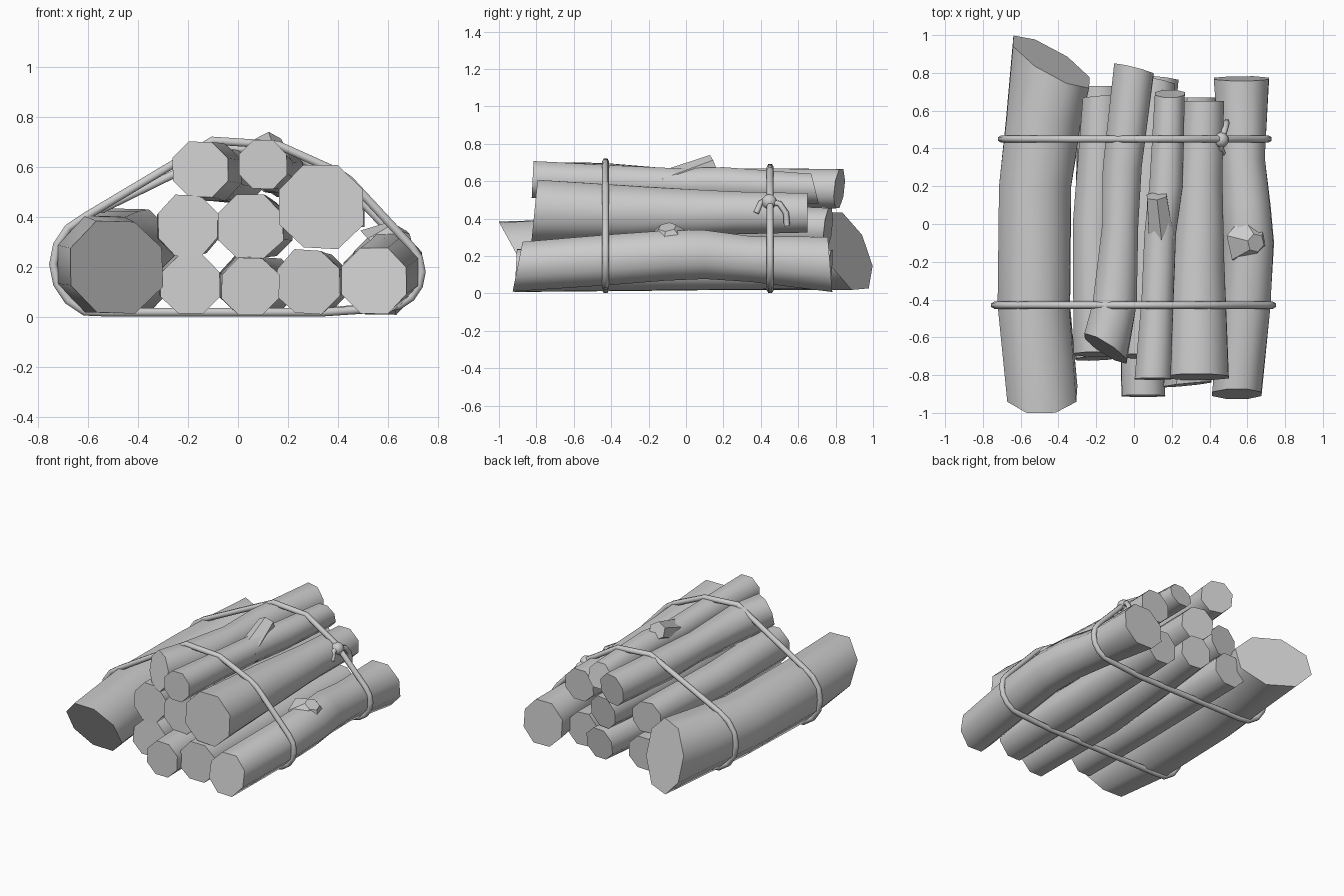
import bpy, bmesh, math, random
from mathutils import Vector
from mathutils.geometry import convex_hull_2d

if "Cube" in bpy.data.objects:
    bpy.data.objects.remove(bpy.data.objects["Cube"])

random.seed(4)
SIDES = 8
paths = []


def finish(name, bm, angle=50):
    bmesh.ops.recalc_face_normals(bm, faces=bm.faces)
    me = bpy.data.meshes.new(name)
    bm.to_mesh(me)
    bm.free()
    ob = bpy.data.objects.new(name, me)
    bpy.context.collection.objects.link(ob)
    bpy.context.view_layer.objects.active = ob
    bpy.ops.object.select_all(action='DESELECT')
    ob.select_set(True)
    bpy.ops.object.shade_smooth_by_angle(angle=math.radians(angle))
    return ob


def log(name, stations, front=(0, 0), back=(0, 0)):
    """Loft rings (x, y, z, radius) front to back; front/back tilt the saw cuts."""
    paths.append(stations)
    bm = bmesh.new()
    rings = []
    wob = [random.uniform(0.98, 1.03) for _ in range(SIDES)]
    for i, (x, y, z, r) in enumerate(stations):
        tx, tz = front if i == 0 else back if i == len(stations) - 1 else (0, 0)
        ring = []
        for k in range(SIDES):
            a = 2 * math.pi * (k + 0.5) / SIDES
            q = r * 1.05 * wob[k] * random.uniform(0.985, 1.015)
            dx, dz = q * math.cos(a), q * math.sin(a)
            ring.append(bm.verts.new((x + dx, y + tx * dx + tz * dz, max(z + dz, 0.008))))
        rings.append(ring)
    for a, b in zip(rings, rings[1:]):
        for k in range(SIDES):
            j = (k + 1) % SIDES
            bm.faces.new((a[k], a[j], b[j], b[k]))
    caps = [bm.faces.new(rings[0]), bm.faces.new(rings[-1])]
    # saw cuts stay crisp
    for f in caps:
        for e in f.edges:
            e.smooth = False
    return finish(name, bm)


def stub(name, base, tip, r1, r2, sides=6):
    """Tapered branch stump between two points."""
    base, tip = Vector(base), Vector(tip)
    d = tip - base
    bm = bmesh.new()
    bmesh.ops.create_cone(bm, cap_ends=True, segments=sides, radius1=r1, radius2=r2, depth=d.length)
    m = d.to_track_quat('Z', 'Y').to_matrix().to_4x4()
    m.translation = (base + tip) / 2
    bmesh.ops.transform(bm, matrix=m, verts=bm.verts)
    return finish(name, bm, 35)


def rope(name, pts, radius, cyclic):
    cu = bpy.data.curves.new(name, 'CURVE')
    cu.dimensions = '3D'
    cu.bevel_depth = radius
    cu.bevel_resolution = 1
    cu.use_fill_caps = True
    sp = cu.splines.new('POLY')
    sp.points.add(len(pts) - 1)
    for p, c in zip(sp.points, pts):
        p.co = (*c, 1)
    sp.use_cyclic_u = cyclic
    ob = bpy.data.objects.new(name, cu)
    bpy.context.collection.objects.link(ob)
    bpy.ops.object.select_all(action='DESELECT')
    ob.select_set(True)
    bpy.context.view_layer.objects.active = ob
    bpy.ops.object.convert(target='MESH')


def hoop_points(y):
    """Convex outline around every log at the given depth."""
    pts = []
    for st in paths:
        for a, b in zip(st, st[1:]):
            if a[1] <= y <= b[1]:
                t = (y - a[1]) / (b[1] - a[1])
                x, _, z, r = (p + t * (q - p) for p, q in zip(a, b))
                for k in range(SIDES * 2):
                    an = math.pi * k / SIDES
                    q = r * 1.01 + 0.006
                    pts.append(Vector((x + q * math.cos(an), max(z + q * math.sin(an), 0.018))))
    out = []
    for i in convex_hull_2d(pts):
        if not out or (pts[i] - out[-1]).length > 0.05:
            out.append(pts[i])
    return [(p.x, y, p.y) for p in out]


# outer logs
log("thick_left_log", [(-0.49, -0.90, 0.20, 0.19), (-0.535, -0.43, 0.21, 0.197),
                       (-0.525, 0.2, 0.215, 0.197), (-0.48, 0.55, 0.225, 0.205),
                       (-0.44, 0.86, 0.23, 0.21)], (0, -0.55), (-0.55, -0.35))
log("right_log", [(0.545, -0.90, 0.145, 0.135), (0.59, -0.43, 0.18, 0.138),
                  (0.61, -0.1, 0.205, 0.135), (0.595, 0.1, 0.21, 0.132),
                  (0.575, 0.35, 0.185, 0.124), (0.57, 0.77, 0.155, 0.152)], (0, 0.2), (0, -0.08))
# bottom row
log("bottom_log_a", [(-0.19, -0.71, 0.13, 0.122), (-0.2, -0.1, 0.14, 0.12), (-0.18, 0.73, 0.13, 0.115)], (0.05, 0.1))
log("bottom_log_b", [(0.05, -0.91, 0.122, 0.116), (0.04, -0.2, 0.13, 0.117),
                     (0.08, 0.3, 0.13, 0.11), (0.13, 0.77, 0.13, 0.105)], (0, 0.05), (-0.1, 0.1))
log("bottom_log_c", [(0.28, -0.85, 0.14, 0.13), (0.3, -0.1, 0.14, 0.122), (0.33, 0.67, 0.14, 0.115)], (0.1, 0.05))
# middle row
log("middle_log_a", [(-0.20, -0.69, 0.365, 0.124), (-0.21, 0, 0.36, 0.117), (-0.17, 0.68, 0.36, 0.105)], (0, 0.1), (0.1, 0))
log("middle_log_b", [(0.05, -0.70, 0.36, 0.132), (0.06, 0, 0.36, 0.127), (0.11, 0.76, 0.35, 0.11)], (0, 0.1), (-0.2, 0.1))
log("middle_log_c", [(0.33, -0.81, 0.44, 0.172), (0.335, -0.2, 0.43, 0.142),
                     (0.35, 0.25, 0.43, 0.117), (0.37, 0.65, 0.43, 0.108)], (0, 0.1), (0, 0))
# top row
log("top_log_a", [(-0.15, -0.66, 0.59, 0.113), (-0.10, -0.42, 0.58, 0.118), (-0.07, 0, 0.565, 0.097),
                  (-0.06, 0.3, 0.565, 0.105), (0.0, 0.82, 0.56, 0.107)], (-0.6, 0.3), (-0.25, 0.1))
log("top_log_b", [(0.10, -0.82, 0.61, 0.098), (0.125, -0.4, 0.60, 0.087), (0.14, -0.05, 0.585, 0.085),
                  (0.17, 0.2, 0.585, 0.09), (0.19, 0.69, 0.56, 0.08)], (0, 0.05), (0, -0.25))

# branch stumps
stub("right_log_knot", (0.605, -0.09, 0.28), (0.645, -0.1, 0.355), 0.135, 0.05)
stub("top_log_branch", (0.15, -0.12, 0.575), (0.12, 0.15, 0.685), 0.08, 0.06)

# rope hoops
rope("front_rope", hoop_points(-0.43), 0.019, True)
rope("back_rope", hoop_points(0.45), 0.019, True)

# knot and loose ends
bm = bmesh.new()
bmesh.ops.create_icosphere(bm, subdivisions=2, radius=0.042)
bmesh.ops.translate(bm, vec=(0.46, 0.445, 0.49), verts=bm.verts)
finish("rope_knot", bm)
rope("rope_end_back", [(0.465, 0.45, 0.49), (0.48, 0.50, 0.48), (0.49, 0.535, 0.43), (0.49, 0.54, 0.36)], 0.017, False)
rope("rope_end_front", [(0.465, 0.44, 0.50), (0.46, 0.40, 0.485), (0.47, 0.375, 0.43)], 0.017, False)
